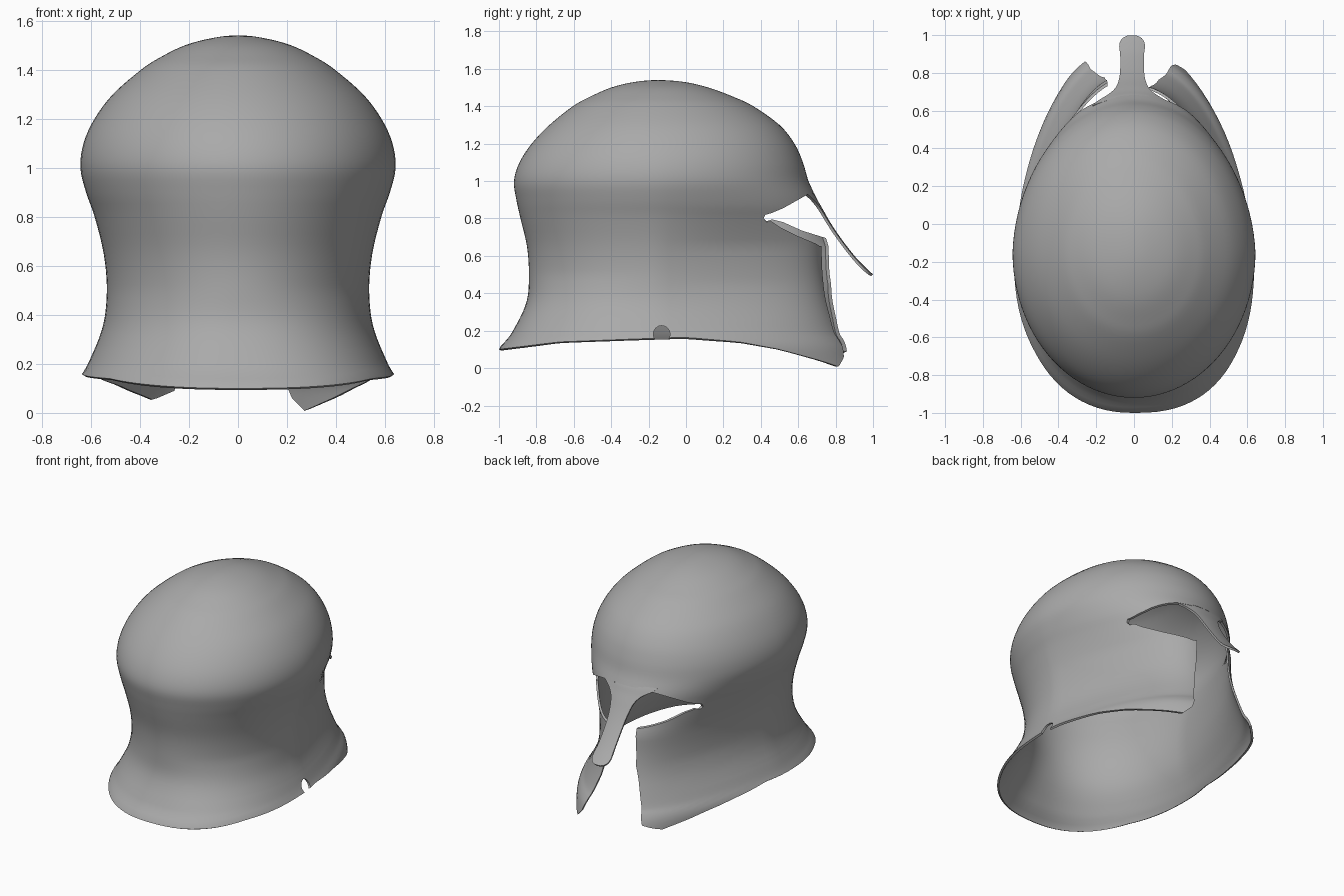
import bpy, bmesh, math
from mathutils import Vector

if "Cube" in bpy.data.objects:
    bpy.data.objects.remove(bpy.data.objects["Cube"])

metal = bpy.data.materials.new("grey_metal")
metal.use_nodes = True
metal.diffuse_color = (0.4, 0.4, 0.4, 1)
metal.node_tree.nodes["Principled BSDF"].inputs["Base Color"].default_value = (0.4, 0.4, 0.4, 1)

CY = -0.15      # y of the widest line
THICK = 0.014
SIDES = 96

# height, half width, reach to the neck, reach to the face
ROWS = [(1.54, 0, 0, 0), (1.53, .1, .125, .14), (1.5, .215, .25, .27), (1.45, .318, .365, .405),
        (1.4, .395, .455, .51), (1.3, .51, .58, .65), (1.2, .585, .675, .73), (1.1, .63, .74, .775),
        (1.0, .643, .77, .805), (.9, .62, .757, .85), (.8, .585, .735, .872), (.65, .548, .7, .885),
        (.5, .535, .69, .895), (.35, .552, .703, .925), (.2, .612, .775, .98),
        (.15, .64, .81, 1.015), (.1, .64, .85, 1.05), (0, .62, .86, 1.09)]


def catmull(points, steps):
    pts = [Vector(p) for p in points]
    out = []
    for i in range(1, len(pts) - 2):
        a, b, c, d = pts[i - 1:i + 3]
        for k in range(steps):
            t = k / steps
            out.append(b + (c - a) * t / 2 + (a - b * 2.5 + c * 2 - d / 2) * t * t
                       + (b * 1.5 - a / 2 - c * 1.5 + d / 2) * t ** 3)
    return out + [pts[-2]]


def lookup(table, x):
    """Linear interpolation in a list of (key, value) with rising keys."""
    if x <= table[0][0]:
        return table[0][1]
    for (x0, v0), (x1, v1) in zip(table, table[1:]):
        if x <= x1:
            return v0 + (v1 - v0) * (x - x0) / (x1 - x0)
    return table[-1][1]


# Mirrored point before the crown keeps the top round
first = (ROWS[1][0],) + tuple(-v for v in ROWS[1][1:])
DENSE = catmull([first] + ROWS + [ROWS[-1]], 4)
CURVES = [[(r[0], r[i]) for r in reversed(DENSE)] for i in (1, 2, 3)]
CHEEK_SHIFT = [(.1, .06), (.3, .075), (.65, .065), (.85, 0)]
LEFT_NECK = [(.15, .8), (.5, 1)]          # squarer plan near the rim
RIGHT_NECK = [(.15, .88), (.5, 1)]
TAPER = [(.1, .06), (.25, .09), (.45, .15), (.65, .15), (.85, .06), (1.0, .03), (1.3, 0)]
RIM = [(-1, .1), (-.7, .14), (-.3, .155), (0, .165), (.3, .14), (.5, .1), (.7, .04), (.83, -.01)]
RIM_SHIFT = [(.3, 0), (.8, .035)]


def surface_point(angle, z):
    width, back, face = (lookup(c, z) for c in CURVES)
    s, c = math.sin(angle), math.cos(angle)
    right = s < -1e-6
    if c < 0:
        power = lookup(RIGHT_NECK if right else LEFT_NECK, z)
        x = math.copysign(abs(s) ** power, s) * width
        return Vector((x, CY - abs(c) ** power * back, z))
    # Cheeks are flatter than an ellipse
    flat = lookup(TAPER, z) * 2 * abs(s) * c
    if right:
        flat *= .75
        face += lookup(CHEEK_SHIFT, z)
    return Vector((width * s * (1 - flat), CY + face * c, z))


def rim_height(angle):
    y = surface_point(angle, .1).y
    return lookup(RIM, y) + (lookup(RIM_SHIFT, y) if math.sin(angle) < 0 else 0)


def make_object(name, bm):
    mesh = bpy.data.meshes.new(name)
    bm.to_mesh(mesh)
    bm.free()
    mesh.materials.append(metal)
    obj = bpy.data.objects.new(name, mesh)
    bpy.context.collection.objects.link(obj)
    return obj


def prism(name, outline, start, end, axis):
    """Closed cutter: a 2D outline pushed along x or y."""
    bm = bmesh.new()
    place = (lambda a, b, d: (d, a, b)) if axis == "x" else (lambda a, b, d: (a, d, b))
    lo = [bm.verts.new(place(a, b, start)) for a, b in outline]
    hi = [bm.verts.new(place(a, b, end)) for a, b in outline]
    bm.faces.new(lo)
    bm.faces.new(hi[::-1])
    for i in range(len(lo)):
        j = (i + 1) % len(lo)
        bm.faces.new((lo[j], lo[i], hi[i], hi[j]))
    bmesh.ops.recalc_face_normals(bm, faces=bm.faces)
    return make_object(name, bm)


def finish(obj, cutters=()):
    """Give the sheet thickness, cut it, and shade it."""
    bpy.ops.object.select_all(action="DESELECT")
    obj.select_set(True)
    bpy.context.view_layer.objects.active = obj
    mod = obj.modifiers.new("thickness", "SOLIDIFY")
    mod.thickness = THICK
    mod.offset = -1
    bpy.ops.object.modifier_apply(modifier=mod.name)
    for cutter in cutters:
        mod = obj.modifiers.new("cut", "BOOLEAN")
        mod.operation = "DIFFERENCE"
        mod.solver = "EXACT"
        mod.object = cutter
        bpy.ops.object.modifier_apply(modifier=mod.name)
        bpy.data.objects.remove(cutter)
    bpy.ops.object.shade_smooth_by_angle(angle=math.radians(40))


# Helmet bowl with flared neck guard and cheek plates
bm = bmesh.new()
crown = bm.verts.new((0, CY, ROWS[0][0]))
rings = []
for row in DENSE[1:]:
    ring = []
    for i in range(SIDES):
        angle = 2 * math.pi * i / SIDES
        z = row[0]
        if z < .6:
            rim = rim_height(angle)
            z = rim + z * (.6 - rim) / .6
        ring.append(bm.verts.new(surface_point(angle, z)))
    rings.append(ring)
for i in range(SIDES):
    j = (i + 1) % SIDES
    bm.faces.new((crown, rings[0][j], rings[0][i]))
    for up, low in zip(rings, rings[1:]):
        bm.faces.new((up[i], up[j], low[j], low[i]))
bm.normal_update()
if sum(f.normal.z for f in bm.faces if f.calc_center_median().z > 1.3) < 0:
    bmesh.ops.reverse_faces(bm, faces=bm.faces)
bowl = make_object("helmet_bowl", bm)

# Eye openings, face slot and the small rim notch
brow = [(.415, .8), (.425, .82), (.455, .828), (.52, .855), (.6, .9), (.65, .928), (1.3, .935)]
left_eye = brow + [(1.3, .645), (.715, .652), (.695, .665), (.6, .705), (.5, .755), (.455, .785), (.43, .782)]
right_eye = brow + [(1.3, .685), (.765, .69), (.62, .735), (.52, .78), (.46, .795), (.43, .785)]
slot = [(.08, .94), (.08, .64), (.09, .5), (.13, .3), (.195, .12), (.22, .06), (.28, 0), (.3, -.1),
        (-.48, -.1), (-.4, .04), (-.33, .06), (-.26, .09), (-.21, .25), (-.155, .45), (-.14, .7), (-.14, .94)]
notch = [(-.13 + .045 * math.cos(a * math.pi / 8), .182 + .045 * math.sin(a * math.pi / 8)) for a in range(16)]
finish(bowl, [prism("left_eye_cutter", left_eye, -.01, 1, "x"),
              prism("right_eye_cutter", right_eye, -1, .01, "x"),
              prism("face_slot_cutter", slot, .3, 1.4, "y"),
              prism("notch_cutter", notch, .3, 1, "x")])

# Nose guard: height, reach, half width, flowing out of the brow
guard = [(.955, .671, .21), (.93, .686, .185), (.895, .704, .125), (.85, .73, .088), (.78, .77, .07),
         (.7, .823, .063), (.6, .9, .063), (.54, .957, .068), (.512, .987, .052), (.502, .998, .022)]
bm = bmesh.new()
COLS = 12
lines = []
for z, y, half in catmull([guard[0]] + guard + [guard[-1]], 4):
    width = lookup(CURVES[0], z)
    line = []
    for k in range(COLS + 1):
        x = half * (2 * k / COLS - 1)
        bend = math.sqrt(1 - (x / width) ** 2)
        line.append(bm.verts.new((x - .01, CY + (y + .001 - CY) * bend, z)))
    lines.append(line)
for up, low in zip(lines, lines[1:]):
    for k in range(COLS):
        bm.faces.new((up[k], up[k + 1], low[k + 1], low[k]))
bm.normal_update()
if sum(f.normal.y for f in bm.faces) < 0:
    bmesh.ops.reverse_faces(bm, faces=bm.faces)
finish(make_object("nose_guard", bm))
